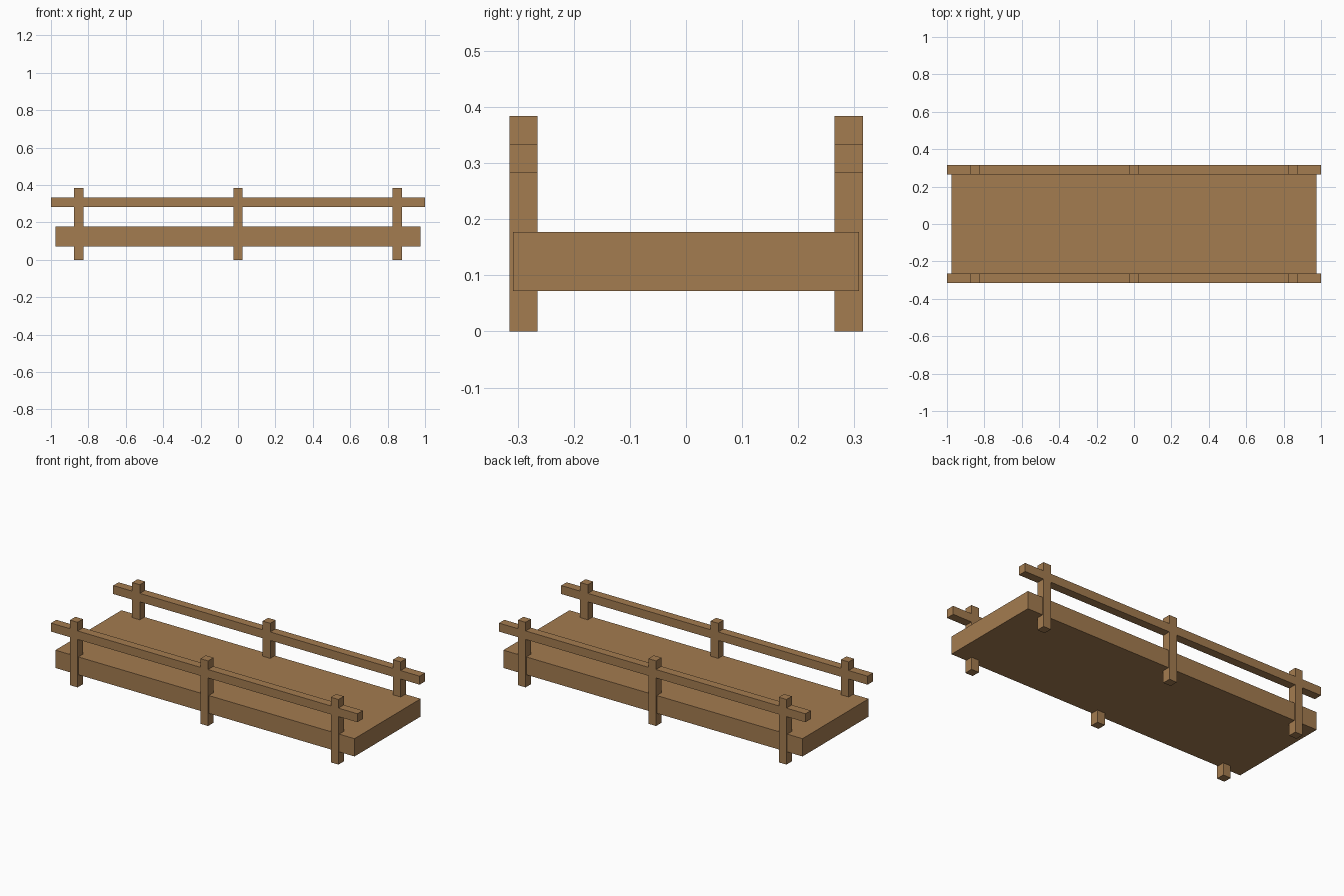
import bpy

if "Cube" in bpy.data.objects:
    bpy.data.objects.remove(bpy.data.objects["Cube"])

wood = bpy.data.materials.new("wood")
wood.diffuse_color = (0.37, 0.20, 0.08, 1)
wood.use_nodes = True
wood.node_tree.nodes["Principled BSDF"].inputs["Base Color"].default_value = wood.diffuse_color


def box(name, lo, hi):
    """Axis-aligned box between two corners."""
    bpy.ops.mesh.primitive_cube_add(size=1, location=[(a + b) / 2 for a, b in zip(lo, hi)])
    ob = bpy.context.object
    ob.name = name
    ob.scale = [b - a for a, b in zip(lo, hi)]
    bpy.ops.object.transform_apply(location=False, rotation=False, scale=True)
    ob.data.materials.append(wood)
    return ob


# Walkway slab
box("deck", (-0.976, -0.308, 0.072), (0.976, 0.308, 0.177))

# Railing on each side: one long rail and three posts
for side, y in (("front", -0.29), ("back", 0.29)):
    y0, y1 = y - 0.025, y + 0.025
    box(f"{side}_rail", (-1, y0, 0.283), (1, y1, 0.333))
    for label, x in (("left", -0.851), ("middle", 0), ("right", 0.851)):
        box(f"{side}_{label}_post", (x - 0.025, y0, 0), (x + 0.025, y1, 0.384))
